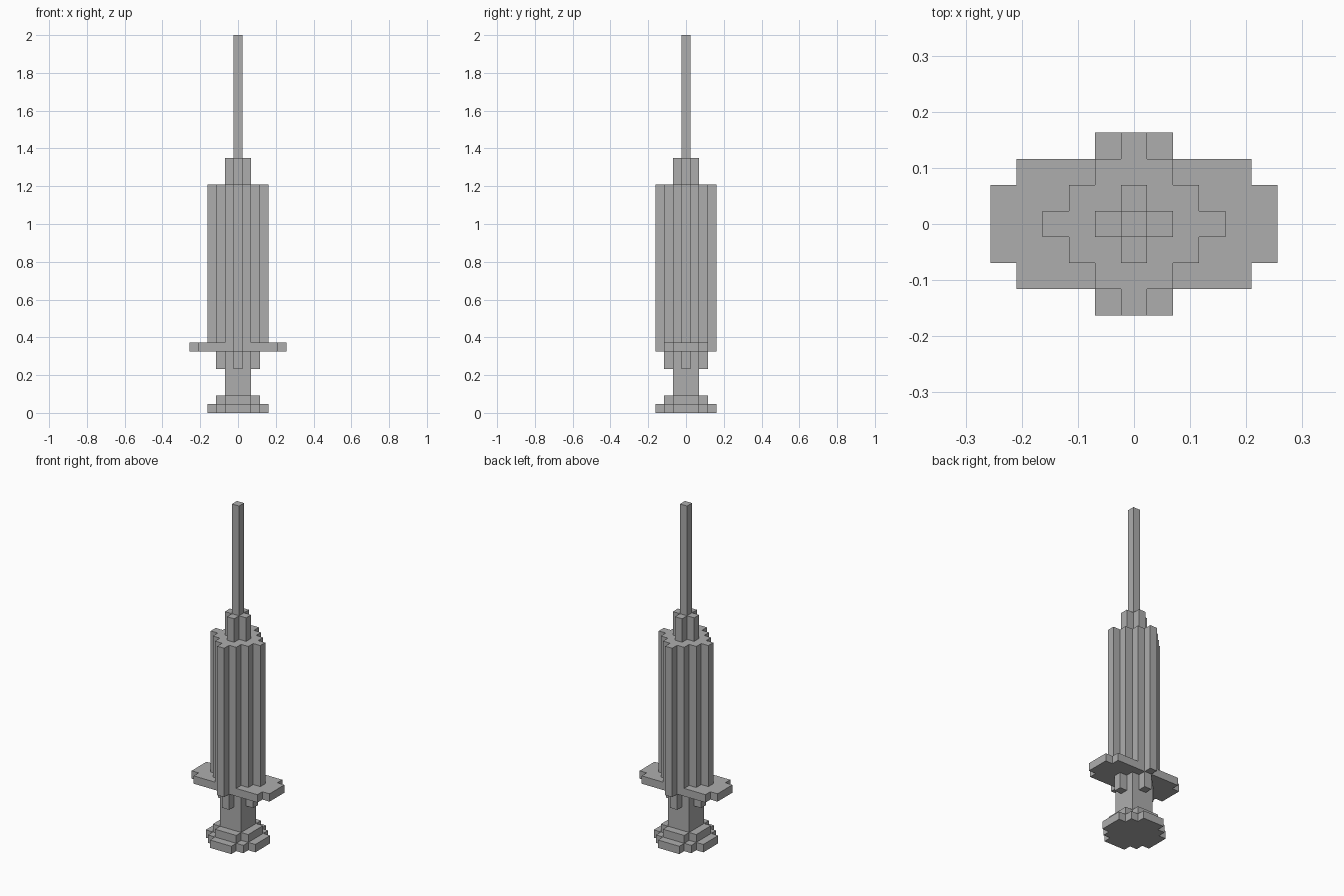
import bpy
import bmesh

cube = bpy.data.objects.get("Cube")
if cube:
    bpy.data.objects.remove(cube, do_unlink=True)

U = 2 / 43  # size of one block

grey = bpy.data.materials.new("plain_grey")
grey.use_nodes = True
colour = (0.42, 0.42, 0.42, 1)
grey.diffuse_color = colour
grey.node_tree.nodes["Principled BSDF"].inputs["Base Color"].default_value = colour


def outline(corners):
    """Mirror the outer corners of one quarter into a full stepped outline."""
    quarter = []
    for i, (x, y) in enumerate(corners):
        if i:
            quarter.append((x, corners[i - 1][1]))
        quarter.append((x, y))
    half = quarter + [(-x, y) for x, y in reversed(quarter)]
    return half + [(-x, -y) for x, y in half]


def prism(name, corners, bottom, top, centre=(0, 0)):
    """Extrude a stepped outline between two heights, all in blocks."""
    bm = bmesh.new()
    ring = [bm.verts.new(((x + centre[0]) * U, (y + centre[1]) * U, bottom * U))
            for x, y in outline(corners)]
    base = bm.faces.new(ring)
    lid = bmesh.ops.extrude_face_region(bm, geom=[base])["geom"]
    bmesh.ops.translate(bm, vec=(0, 0, (top - bottom) * U),
                        verts=[g for g in lid if isinstance(g, bmesh.types.BMVert)])
    bmesh.ops.recalc_face_normals(bm, faces=bm.faces)
    mesh = bpy.data.meshes.new(name)
    bm.to_mesh(mesh)
    bm.free()
    mesh.materials.append(grey)
    bpy.context.collection.objects.link(bpy.data.objects.new(name, mesh))


# Plunger: thumb rest, collar and square rod
prism("thumb_rest", [(3.5, 1.5), (2.5, 2.5), (1.5, 3.5)], 0, 1)
prism("thumb_rest_collar", [(2.5, 1.5), (1.5, 2.5)], 1, 2)
prism("plunger_rod", [(1.5, 1.5)], 2, 7)

# Four tabs gripping the rod below the flange
for side, x, y in (("left", 2, 0), ("right", -2, 0), ("back", 0, 2), ("front", 0, -2)):
    prism("rod_tab_" + side, [(0.5, 0.5)], 5, 7, (x, y))

# Finger flange and fluted barrel
prism("finger_flange", [(5.5, 1.5), (4.5, 2.5), (0.5, 3.5)], 7, 8)
prism("barrel", [(3.5, 0.5), (2.5, 1.5), (1.5, 2.5), (0.5, 3.5)], 8, 26)

# Needle with its cross-shaped hub
prism("needle_hub", [(1.5, 0.5), (0.5, 1.5)], 26, 29)
prism("needle", [(0.5, 0.5)], 29, 43)
